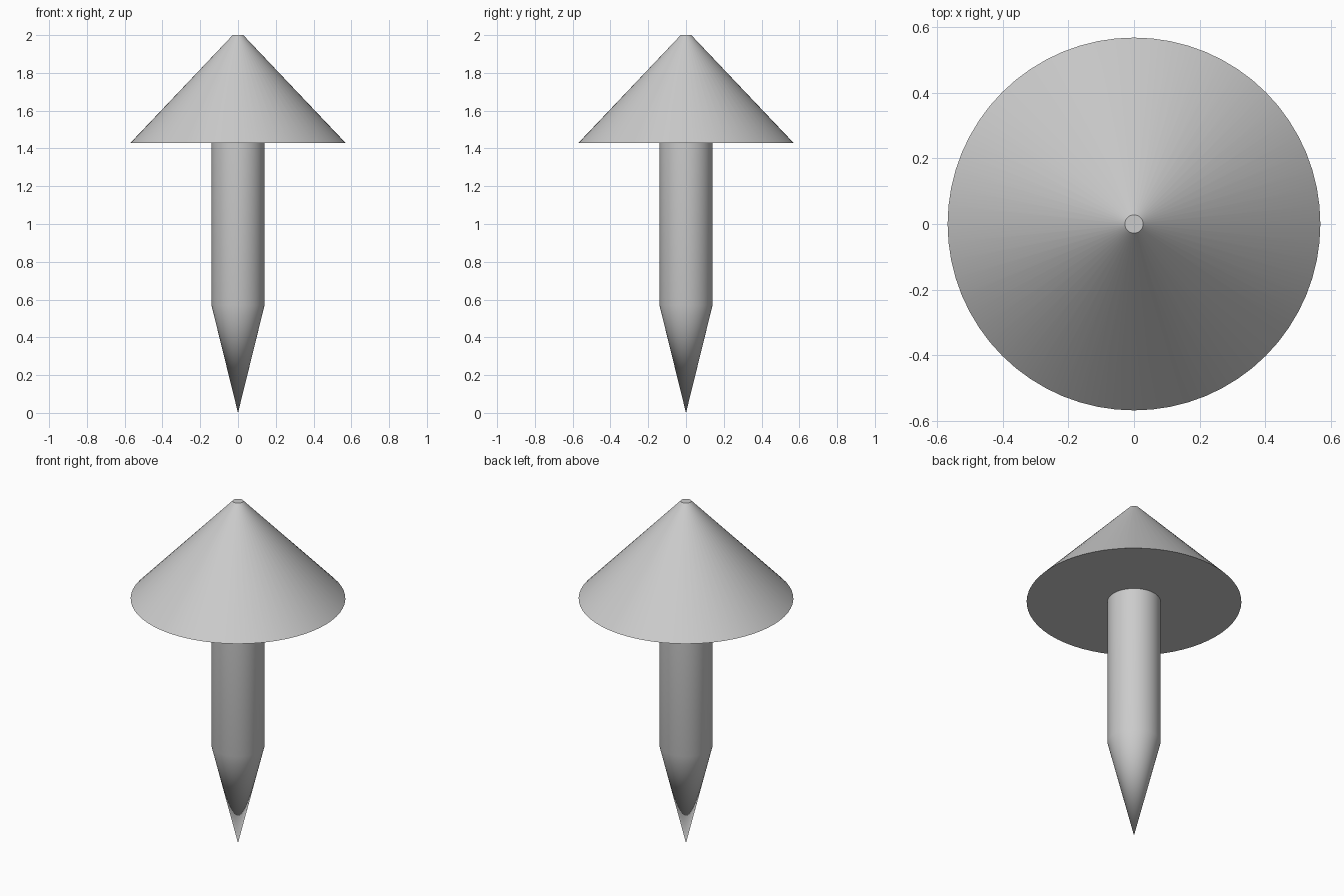
import bpy, bmesh, math

cube = bpy.data.objects.get("Cube")
if cube:
    bpy.data.objects.remove(cube, do_unlink=True)

GREY = (0.6, 0.6, 0.6, 1)
grey = bpy.data.materials.new("plain grey")
grey.use_nodes = True
grey.diffuse_color = GREY
grey.node_tree.nodes["Principled BSDF"].inputs["Base Color"].default_value = GREY


def lathe(name, profile, sides=64):
    """Spin a (radius, height) profile about z into a smooth-shaded solid."""
    bm = bmesh.new()
    verts = [bm.verts.new((r, 0, z)) for r, z in profile]
    edges = [bm.edges.new(pair) for pair in zip(verts, verts[1:])]
    bmesh.ops.spin(bm, geom=verts + edges, cent=(0, 0, 0), axis=(0, 0, 1),
                   angle=math.tau, steps=sides, use_duplicate=False)
    bmesh.ops.remove_doubles(bm, verts=bm.verts, dist=0.0001)
    bmesh.ops.holes_fill(bm, edges=[e for e in bm.edges if e.is_boundary])
    bmesh.ops.recalc_face_normals(bm, faces=bm.faces)
    mesh = bpy.data.meshes.new(name)
    bm.to_mesh(mesh)
    bm.free()
    mesh.materials.append(grey)
    obj = bpy.data.objects.new(name, mesh)
    bpy.context.collection.objects.link(obj)
    bpy.ops.object.select_all(action="DESELECT")
    obj.select_set(True)
    bpy.context.view_layer.objects.active = obj
    bpy.ops.object.shade_smooth_by_angle(angle=math.radians(30))
    return obj


# Shaft with a pointed lower end, blended softly just below the shoulder
lathe("pointed_shaft", [(0, 0), (0.127, 0.515), (0.141, 0.571), (0.141, 1.43)])

# Wide conical cap with a small flat top and a flat underside
lathe("cone_cap", [(0.569, 1.43), (0.028, 2.0)])
